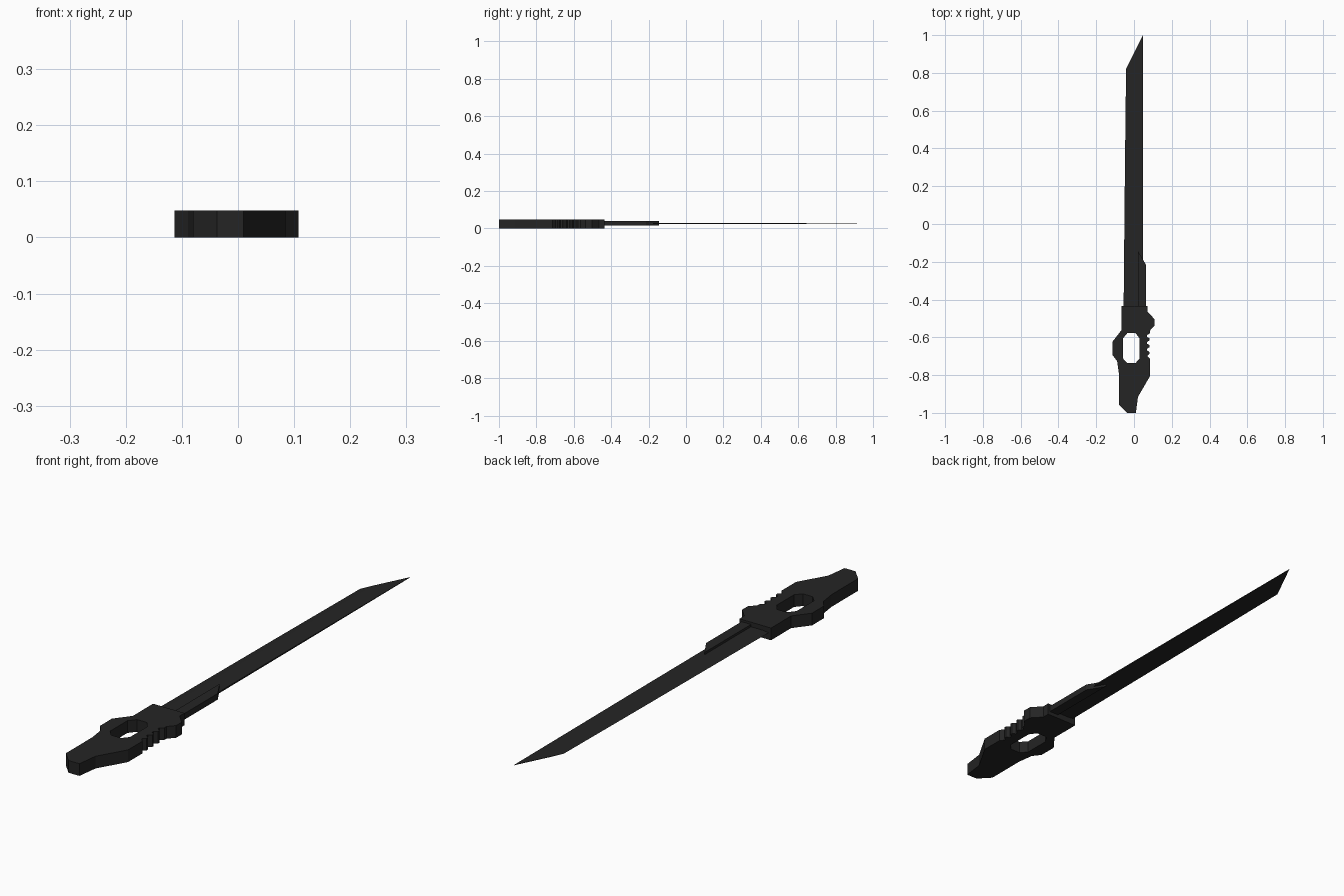
import bpy, bmesh

if "Cube" in bpy.data.objects:
    bpy.data.objects.remove(bpy.data.objects["Cube"])

dark = bpy.data.materials.new("dark_metal")
dark.diffuse_color = (0.018, 0.018, 0.018, 1)
dark.use_nodes = True
dark.node_tree.nodes["Principled BSDF"].inputs["Base Color"].default_value = dark.diffuse_color
ZC = 0.027  # mid-plane of the blade


def plate(name, loops, z0, z1):
    """Flat plate from closed outlines; later loops cut holes."""
    cu = bpy.data.curves.new(name + "_outline", 'CURVE')
    cu.dimensions = '2D'
    cu.fill_mode = 'BOTH'
    cu.extrude = (z1 - z0) / 2
    for pts in loops:
        s = cu.splines.new('POLY')
        s.points.add(len(pts) - 1)
        for p, (x, y) in zip(s.points, pts):
            p.co = (x, y, 0, 1)
        s.use_cyclic_u = True
    tmp = bpy.data.objects.new(name + "_outline", cu)
    bpy.context.collection.objects.link(tmp)
    me = bpy.data.meshes.new_from_object(
        tmp.evaluated_get(bpy.context.evaluated_depsgraph_get()))
    bpy.data.objects.remove(tmp)
    for v in me.vertices:
        v.co.z += (z0 + z1) / 2
    return add(name, me)


def add(name, me):
    bm = bmesh.new()
    bm.from_mesh(me)
    bmesh.ops.remove_doubles(bm, verts=bm.verts, dist=1e-5)
    bmesh.ops.recalc_face_normals(bm, faces=bm.faces)
    for f in bm.faces:
        f.smooth = False
    bm.to_mesh(me)
    bm.free()
    me.materials.clear()
    me.materials.append(dark)
    ob = bpy.data.objects.new(name, me)
    bpy.context.collection.objects.link(ob)
    return ob


# Handle: finger-guard outline with three grip teeth and an octagonal hole
outline = [(-0.065, -0.435), (0.072, -0.435), (0.072, -0.465), (0.108, -0.503),
           (0.108, -0.538), (0.084, -0.565), (0.084, -0.578)]
for i in range(3):
    y = -0.588 - i * 0.036
    outline += [(0.070, y), (0.070, y - 0.010), (0.083, y - 0.018), (0.083, y - 0.027)]
outline += [(0.070, -0.698), (0.085, -0.715), (0.085, -0.805), (0.021, -0.915),
            (0.010, -1.0), (-0.037, -1.0), (-0.080, -0.955), (-0.080, -0.79),
            (-0.089, -0.727), (-0.113, -0.695), (-0.113, -0.622), (-0.065, -0.56)]
hole = [(-0.035, -0.577), (0.008, -0.577), (0.029, -0.605), (0.029, -0.712),
        (0.008, -0.737), (-0.035, -0.737), (-0.058, -0.712), (-0.058, -0.605)]
plate("handle", [outline, hole], 0, 0.048)

# Spine block: thick reinforcement along the back of the blade root
plate("spine_block", [[(0.022, -0.44), (0.063, -0.44), (0.063, -0.215),
                       (0.048, -0.19), (0.022, -0.145)]], 0.015, 0.039)

# Blade: thin wedge lofted through stations (edge, bevel, back, half thickness)
stations = [((-0.055, -0.44), (-0.030, -0.44), (0.048, -0.44), 0.003),
            ((-0.048, 0.30), (-0.025, 0.30), (0.048, 0.30), 0.0025),
            ((-0.042, 0.82), (-0.020, 0.864), (0.048, 1.0), 0.0008)]
bm = bmesh.new()
rings = []
for e, m, b, t in stations:
    rings.append([bm.verts.new(c) for c in (
        (*e, ZC), (*m, ZC + t), (*b, ZC + t), (*b, ZC - t), (*m, ZC - t))])
for r0, r1 in zip(rings, rings[1:]):
    for i in range(5):
        j = (i + 1) % 5
        bm.faces.new((r0[i], r0[j], r1[j], r1[i]))
bm.faces.new(rings[0])
bm.faces.new(rings[-1])
blade = bpy.data.meshes.new("blade")
bm.to_mesh(blade)
bm.free()
add("blade", blade)
